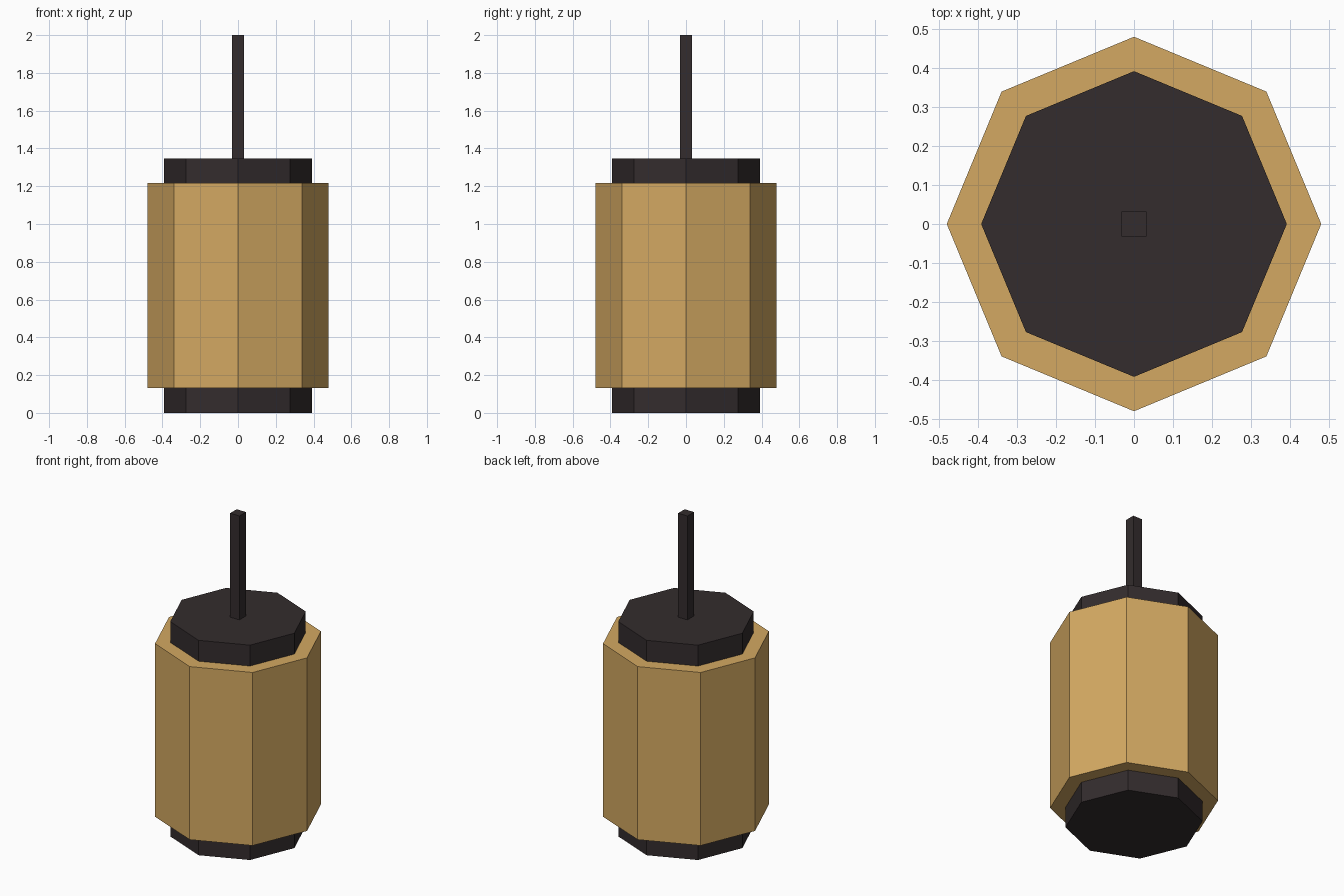
import bpy
import math

if "Cube" in bpy.data.objects:
    bpy.data.objects.remove(bpy.data.objects["Cube"])


def material(name, rgb):
    lin = [((c / 255 + 0.055) / 1.055) ** 2.4 if c > 10 else c / 255 / 12.92 for c in rgb]
    m = bpy.data.materials.new(name)
    m.diffuse_color = (*lin, 1)
    m.use_nodes = True
    m.node_tree.nodes["Principled BSDF"].inputs["Base Color"].default_value = m.diffuse_color
    return m


def prism(name, sides, radius, z0, z1, mat, turn=0.0):
    """Flat-sided upright prism between two heights."""
    bpy.ops.mesh.primitive_cylinder_add(
        vertices=sides, radius=radius, depth=z1 - z0,
        location=(0, 0, (z0 + z1) / 2), rotation=(0, 0, turn))
    ob = bpy.context.object
    ob.name = name
    bpy.ops.object.transform_apply(location=False, rotation=True, scale=False)
    ob.data.materials.append(mat)
    return ob


tan = material("warm tan", (212, 169, 98))
dark = material("dark brown", (51, 44, 45))

# Octagonal lantern body with a smaller cap at each end
prism("bottom_cap", 8, 0.391, 0.0, 0.131, dark)
prism("lantern_body", 8, 0.479, 0.131, 1.217, tan)
prism("top_cap", 8, 0.391, 1.217, 1.348, dark)

# Square hanging rod
prism("hanging_rod", 4, 0.0325 * math.sqrt(2), 1.348, 2.0, dark, math.pi / 4)
